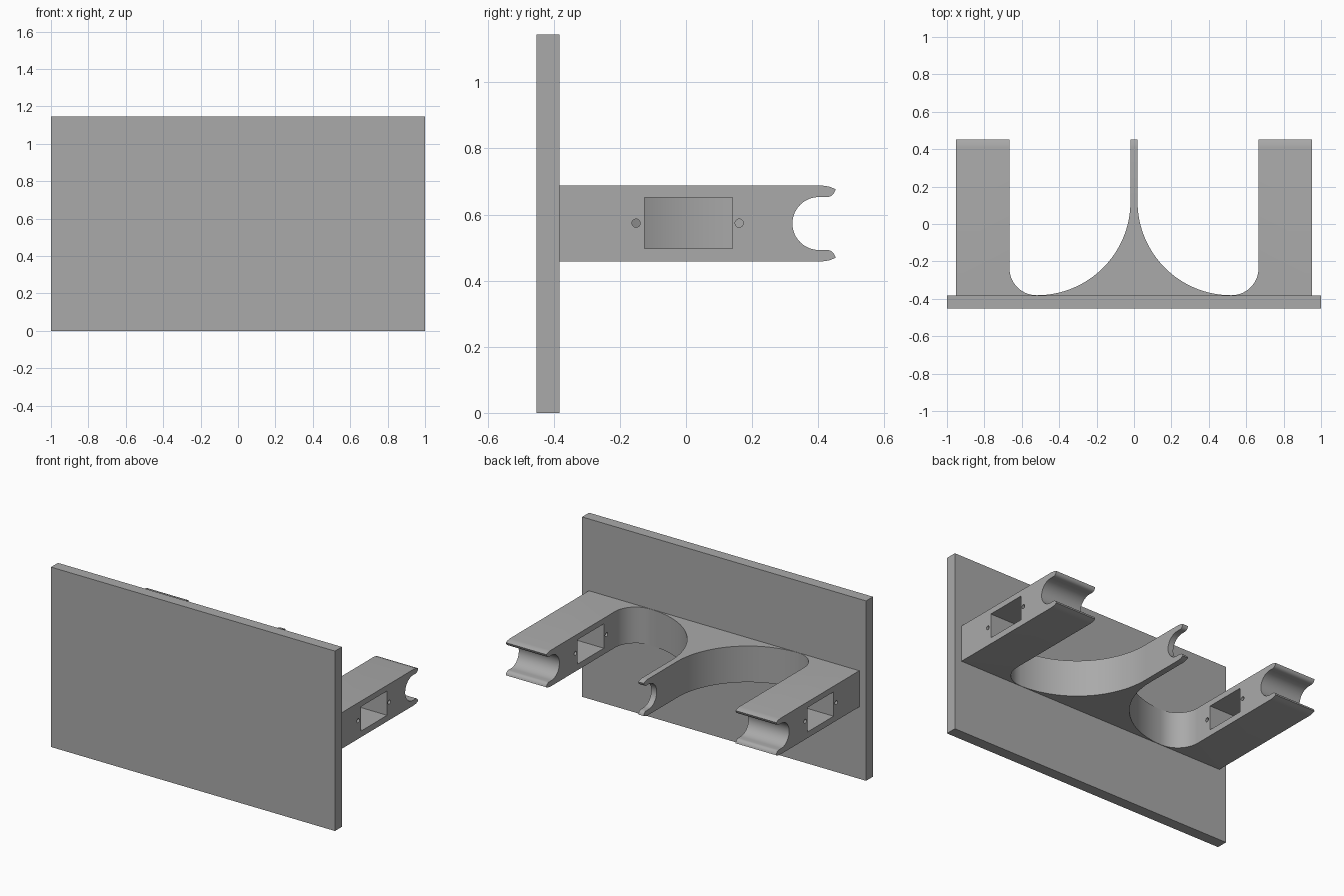
import bpy, bmesh
from math import sin, cos, pi
from mathutils import Vector

if "Cube" in bpy.data.objects:
    bpy.data.objects.remove(bpy.data.objects["Cube"])

grey = bpy.data.materials.new("plain grey")
grey.use_nodes = True
colour = (0.4, 0.4, 0.4, 1)
grey.diffuse_color = colour
grey.node_tree.nodes["Principled BSDF"].inputs["Base Color"].default_value = colour


def arc(cx, cy, r, start, end, steps):
    """Points on an arc, angles in units of pi."""
    angles = [pi * (start + (end - start) * i / steps) for i in range(steps + 1)]
    return [(cx + r * cos(a), cy + r * sin(a)) for a in angles]


def prism(name, points, low, high, axis):
    """Extrude a closed profile along x (points are y, z) or z (points are x, y)."""
    place = (lambda p: (low, *p)) if axis == "x" else (lambda p: (*p, low))
    bm = bmesh.new()
    face = bm.faces.new([bm.verts.new(place(p)) for p in points])
    out = bmesh.ops.extrude_face_region(bm, geom=[face])
    step = Vector((high - low, 0, 0)) if axis == "x" else Vector((0, 0, high - low))
    verts = [g for g in out["geom"] if isinstance(g, bmesh.types.BMVert)]
    bmesh.ops.translate(bm, verts=verts, vec=step)
    bmesh.ops.recalc_face_normals(bm, faces=bm.faces)
    mesh = bpy.data.meshes.new(name)
    bm.to_mesh(mesh)
    bm.free()
    mesh.materials.append(grey)
    obj = bpy.data.objects.new(name, mesh)
    bpy.context.collection.objects.link(obj)
    return obj


def rectangle(a, b, c, d):
    return [(a, c), (b, c), (b, d), (a, d)]


def activate(obj):
    bpy.ops.object.select_all(action="DESELECT")
    obj.select_set(True)
    bpy.context.view_layer.objects.active = obj


def cut(target, cutter):
    mod = target.modifiers.new("cut", "BOOLEAN")
    mod.operation = "DIFFERENCE"
    mod.solver = "EXACT"
    mod.object = cutter
    activate(target)
    bpy.ops.object.modifier_apply(modifier=mod.name)
    bpy.data.objects.remove(cutter)


# Backing plate
wall = -0.383
prism("backing_plate", rectangle(-0.453, wall, 0, 1.145), -1, 1, "x")

# Bracket side profile: straight bar ending in an open round clip with flared lips
mid, half = 0.573, 0.115
upper_lip = [(0.41, mid + half), (0.432, mid + 0.112), (0.453, mid + 0.104)]
upper_lip += arc(0.426, mid + 0.106, 0.026, -0.1, -0.5, 6)
lower_lip = [(y, 2 * mid - z) for y, z in reversed(upper_lip)]
socket = arc(0.402, mid, 0.08, 0.5, 1.5, 28)
profile = [(wall, mid - half), (wall, mid + half)] + upper_lip + socket + lower_lip
bracket = prism("clip_bracket", profile, -0.952, 0.952, "x")

# Curved bays that leave two side arms and a flared central rib
for side in (1, -1):
    bay = [(0.019, 0.6)] + arc(0.519, 0.119, 0.5, 1, 1.5, 32)
    bay += arc(0.521, -0.236, 0.145, 1.5, 2, 16) + [(0.666, 0.6)]
    cut(bracket, prism("bay_cutter", [(side * x, y) for x, y in bay], 0.3, 0.9, "z"))

# Rectangular windows and screw holes through each side arm
for side in (1, -1):
    low, high = sorted((side * 0.6, side * 1.1))
    cut(bracket, prism("window_cutter", rectangle(-0.125, 0.14, 0.497, 0.652), low, high, "x"))
    for y in (-0.151, 0.161):
        hole = arc(y, 0.574, 0.0125, 0, 2, 20)[:-1]
        cut(bracket, prism("screw_hole_cutter", hole, low, high, "x"))

activate(bracket)
bpy.ops.object.shade_smooth_by_angle(angle=pi / 6)
